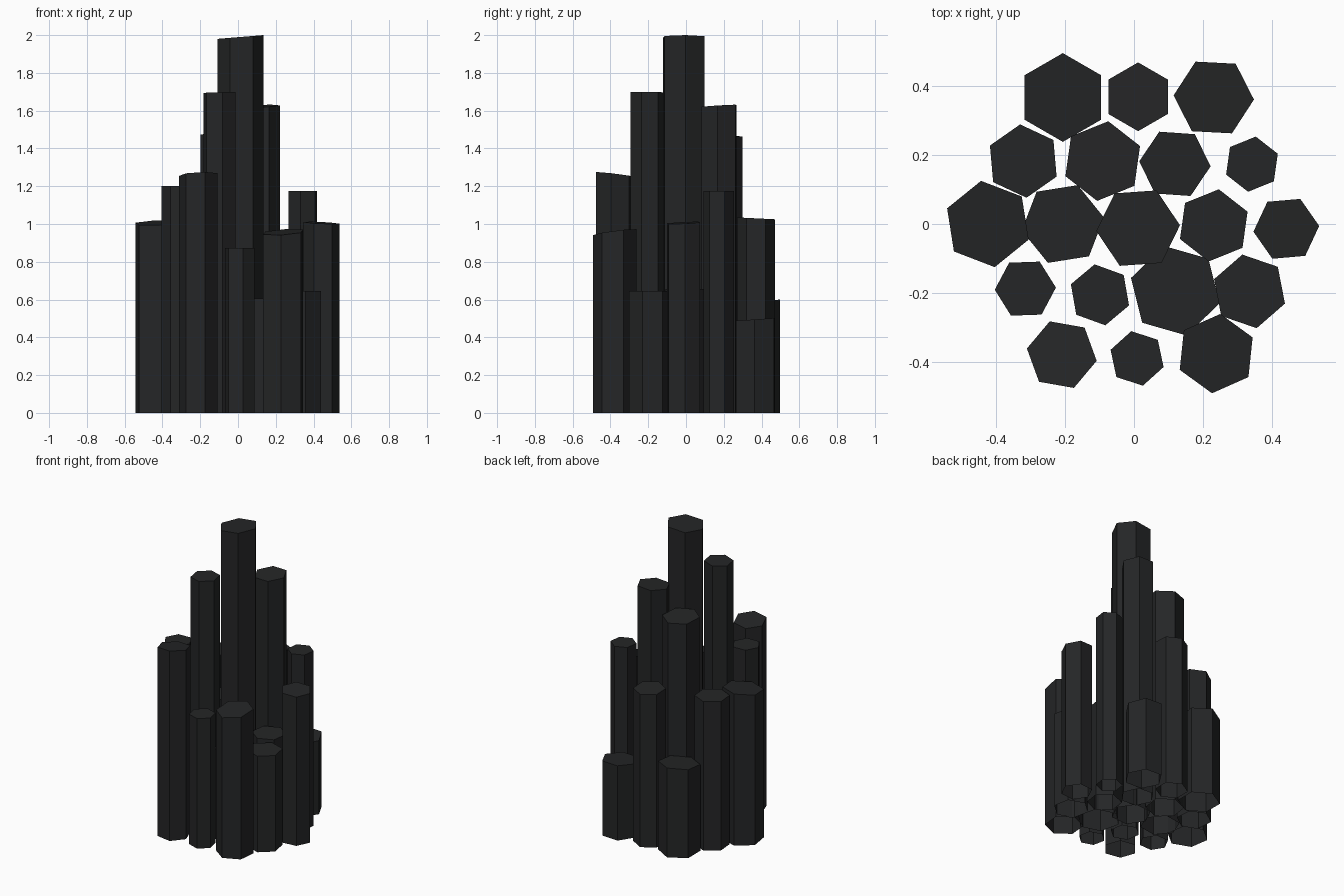
import bpy, bmesh, math

# Dark basalt material
rock = bpy.data.materials.new("dark_rock")
rock.diffuse_color = (0.018, 0.019, 0.020, 1)

# Hexagonal columns: x, y, radius, corner angle, height, top slope in x, top slope in y
COLUMNS = [
    (-.207, .368, .129, 90, .587, 0, .10),
    (.012, .370, .100, 90, 1.03, 0, -.05),
    (.232, .368, .117, -3, .495, 0, .07),
    (-.322, .183, .107, 95, 1.0, 0, 0),
    (-.091, .183, .117, 82, 1.47, -.02, -.06),
    (.119, .175, .104, -4, 1.625, .03, .06),
    (.343, .174, .081, 82, 1.175, 0, 0),
    (-.425, 0, .127, 99, 1.007, .04, .10),
    (-.207, 0, .121, 9, .80, 0, 0),
    (.012, -.012, .122, 4, 1.99, .082, 0),
    (.232, -.004, .106, 82, .655, 0, 0),
    (.443, -.014, .096, 5, 1.006, -.05, .05),
    (-.316, -.188, .089, 2, 1.20, 0, 0),
    (-.099, -.206, .090, 100, 1.697, .03, 0),
    (.120, -.194, .134, 104, .605, 0, 0),
    (.336, -.196, .109, 101, .645, 0, 0),
    (-.210, -.380, .103, 110, 1.262, .05, -.12),
    (.009, -.391, .081, 102, .873, 0, 0),
    (.239, -.377, .116, 84, .957, .06, .13),
]


def column(i, x, y, r, angle, h, sx, sy):
    """Hexagonal prism with a gently tilted cap and an open underside."""
    bm = bmesh.new()
    bottom, top = [], []
    for k in range(6):
        a = math.radians(angle + 60 * k)
        dx, dy = r * math.cos(a), r * math.sin(a)
        bottom.append(bm.verts.new((x + dx, y + dy, 0)))
        top.append(bm.verts.new((x + dx, y + dy, h + sx * dx + sy * dy)))
    bm.faces.new(top)
    for k in range(6):
        n = (k + 1) % 6
        bm.faces.new((bottom[k], bottom[n], top[n], top[k]))
    name = f"rock_column_{i:02d}"
    mesh = bpy.data.meshes.new(name)
    bm.to_mesh(mesh)
    bm.free()
    mesh.materials.append(rock)
    bpy.context.collection.objects.link(bpy.data.objects.new(name, mesh))


for i, spec in enumerate(COLUMNS, 1):
    column(i, *spec)
